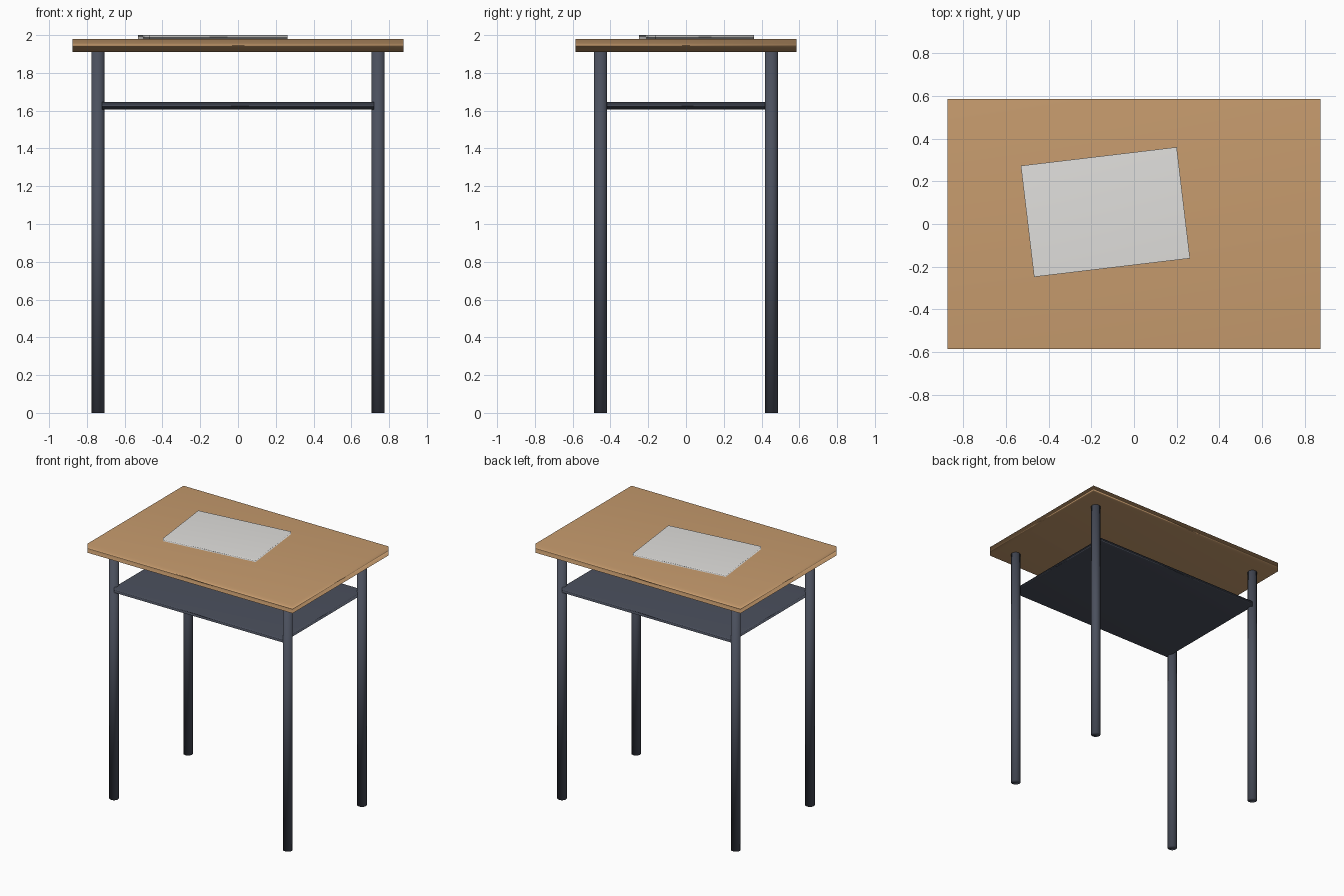
import bpy
from math import radians

default_cube = bpy.data.objects.get("Cube")
if default_cube:
    bpy.data.objects.remove(default_cube, do_unlink=True)


def material(name, rgb):
    mat = bpy.data.materials.new(name)
    mat.use_nodes = True
    colour = (*rgb, 1.0)
    mat.diffuse_color = colour
    mat.node_tree.nodes["Principled BSDF"].inputs["Base Color"].default_value = colour
    return mat


wood = material("light_wood", (0.57, 0.33, 0.155))
metal = material("dark_blue_grey_metal", (0.07, 0.08, 0.11))
paper = material("off_white_paper", (0.75, 0.74, 0.72))


def finish(name, mat):
    # The soft shading runs across every edge
    obj = bpy.context.object
    obj.name = name
    obj.data.materials.append(mat)
    bpy.ops.object.shade_smooth()
    return obj


def box(name, size, bottom, mat, centre=(0, 0), turn=0):
    bpy.ops.mesh.primitive_cube_add(size=1)
    obj = finish(name, mat)
    obj.scale = size
    obj.location = (*centre, bottom + size[2] / 2)
    obj.rotation_euler.z = radians(turn)
    return obj


TOP_BOTTOM = 1.91
TOP_THICK = 0.07

# Table top, shelf under it and sheet lying on it
box("table_top", (1.75, 1.17, TOP_THICK), TOP_BOTTOM, wood)
box("shelf", (1.44, 0.966, 0.04), 1.605, metal)
box("paper_stack", (0.736, 0.525, 0.02), TOP_BOTTOM + TOP_THICK, paper,
    centre=(-0.134, 0.056), turn=6.8)

# Four round legs
for end, y in (("front", -0.452), ("back", 0.452)):
    for side, x in (("right", -0.742), ("left", 0.742)):
        bpy.ops.mesh.primitive_cylinder_add(
            vertices=32, radius=0.034, depth=TOP_BOTTOM,
            location=(x, y, TOP_BOTTOM / 2))
        finish(f"{end}_{side}_leg", metal)
